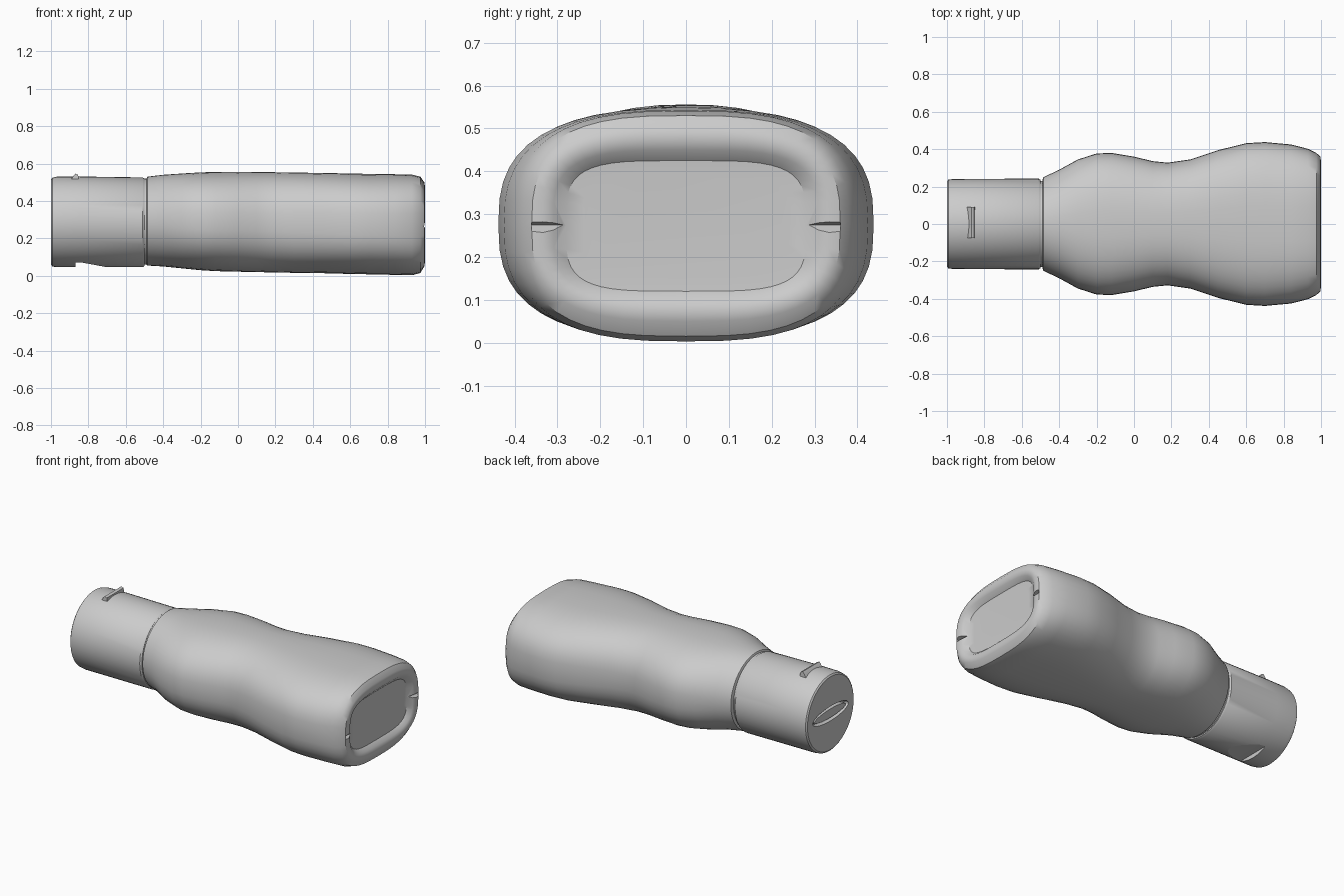
import bpy
import bmesh
from math import cos, sin, pi, copysign

cube = bpy.data.objects.get("Cube")
if cube:
    bpy.data.objects.remove(cube, do_unlink=True)

plastic = bpy.data.materials.new("grey plastic")
plastic.use_nodes = True
GREY = (0.6, 0.6, 0.6, 1)
plastic.diffuse_color = GREY
plastic.node_tree.nodes["Principled BSDF"].inputs["Base Color"].default_value = GREY


def make_object(name, bm):
    bmesh.ops.recalc_face_normals(bm, faces=bm.faces)
    mesh = bpy.data.meshes.new(name)
    bm.to_mesh(mesh)
    bm.free()
    mesh.materials.append(plastic)
    obj = bpy.data.objects.new(name, mesh)
    bpy.context.collection.objects.link(obj)
    return obj


def loft(name, rings, sides=48):
    """Join superellipse rings (x, half width, bottom, top, exponent) along x."""
    bm = bmesh.new()
    loops = []
    for x, width, low, high, power in rings:
        mid, half = (low + high) / 2, (high - low) / 2
        loop = []
        for i in range(sides):
            c, s = cos(2 * pi * i / sides), sin(2 * pi * i / sides)
            y = width * copysign(abs(c) ** (2 / power), c)
            z = mid + half * copysign(abs(s) ** (2 / power), s)
            loop.append(bm.verts.new((x, y, z)))
        loops.append(loop)
    for a, b in zip(loops, loops[1:]):
        for i in range(sides):
            j = (i + 1) % sides
            bm.faces.new((a[i], a[j], b[j], b[i]))
    bm.faces.new(loops[0])
    bm.faces.new(loops[-1])
    return make_object(name, bm)


def prism(name, outline, y0, y1):
    """Extrude an (x, z) outline along y."""
    bm = bmesh.new()
    face = bm.faces.new([bm.verts.new((x, y0, z)) for x, z in outline])
    moved = bmesh.ops.extrude_face_region(bm, geom=[face])["geom"]
    bmesh.ops.translate(bm, vec=(0, y1 - y0, 0),
                        verts=[v for v in moved if isinstance(v, bmesh.types.BMVert)])
    return make_object(name, bm)


def cut(target, cutter):
    cutter.hide_render = True
    cutter.hide_set(True)
    mod = target.modifiers.new("cut", 'BOOLEAN')
    mod.operation = 'DIFFERENCE'
    mod.solver = 'EXACT'
    mod.object = cutter


def smooth(obj, angle=0.6):
    bpy.ops.object.select_all(action='DESELECT')
    bpy.context.view_layer.objects.active = obj
    obj.select_set(True)
    bpy.ops.object.shade_smooth_by_angle(angle=angle)


# Waisted bottle body, ending in a rounded rim and a recessed base
body = loft("bottle_body", [
    (-0.49, 0.235, 0.06, 0.52, 2),
    (-0.485, 0.25, 0.055, 0.53, 2),
    (-0.4, 0.29, 0.05, 0.54, 2.1),
    (-0.3, 0.345, 0.04, 0.547, 2.3),
    (-0.2, 0.377, 0.03, 0.553, 2.4),
    (-0.12, 0.38, 0.025, 0.555, 2.4),
    (0, 0.36, 0.022, 0.556, 2.4),
    (0.1, 0.336, 0.02, 0.555, 2.4),
    (0.18, 0.328, 0.018, 0.554, 2.4),
    (0.3, 0.345, 0.016, 0.552, 2.5),
    (0.45, 0.395, 0.014, 0.55, 2.6),
    (0.6, 0.432, 0.01, 0.547, 2.7),
    (0.7, 0.438, 0.008, 0.545, 2.7),
    (0.84, 0.425, 0.005, 0.543, 2.7),
    (0.93, 0.402, 0.003, 0.541, 2.8),
    (0.975, 0.38, 0.015, 0.53, 2.9),
    (0.996, 0.36, 0.05, 0.5, 3),
    (1, 0.335, 0.075, 0.475, 3.2),
    (0.992, 0.31, 0.1, 0.45, 3.5),
    (0.97, 0.28, 0.12, 0.425, 4),
    (0.968, 0.24, 0.15, 0.4, 4),
])
smooth(body)

# Seam notches on both sides of the base rim
for side, y in (("right", -0.32), ("left", 0.32)):
    notch = prism(side + "_seam_cutter",
                  [(0.975, 0.275), (1.01, 0.25), (1.01, 0.285)], y - 0.04, y + 0.04)
    cut(body, notch)

# Neck hidden in the gap under the cap
smooth(loft("neck", [(-0.52, 0.23, 0.06, 0.52, 2), (-0.47, 0.23, 0.06, 0.52, 2)]))

# Round cap with softened edges
cap = loft("cap", [
    (-1, 0.228, 0.06, 0.515, 2),
    (-0.993, 0.237, 0.05, 0.524, 2),
    (-0.97, 0.24, 0.046, 0.53, 2),
    (-0.85, 0.241, 0.046, 0.531, 2),
    (-0.51, 0.243, 0.046, 0.526, 2),
    (-0.5, 0.236, 0.052, 0.52, 2),
])
smooth(cap)

# Oval hollow in the cap end, and the thumb notch underneath
cut(cap, loft("oval_cutter", [(-1.02, 0.18, 0.235, 0.335, 2), (-0.975, 0.17, 0.245, 0.325, 2)]))
cut(cap, prism("thumb_notch_cutter",
               [(-0.87, 0), (-0.87, 0.072), (-0.83, 0.07), (-0.7, 0.046), (-0.7, 0)], -0.2, 0.2))

# Raised centre of the oval
smooth(loft("oval_insert", [(-0.997, 0.155, 0.258, 0.312, 2), (-0.96, 0.16, 0.255, 0.315, 2)]))

# Small hinge latch on top of the cap
latch = prism("hinge_latch",
              [(-0.895, 0.51), (-0.88, 0.535), (-0.87, 0.546), (-0.855, 0.54), (-0.85, 0.51)],
              -0.075, 0.09)
smooth(latch)
